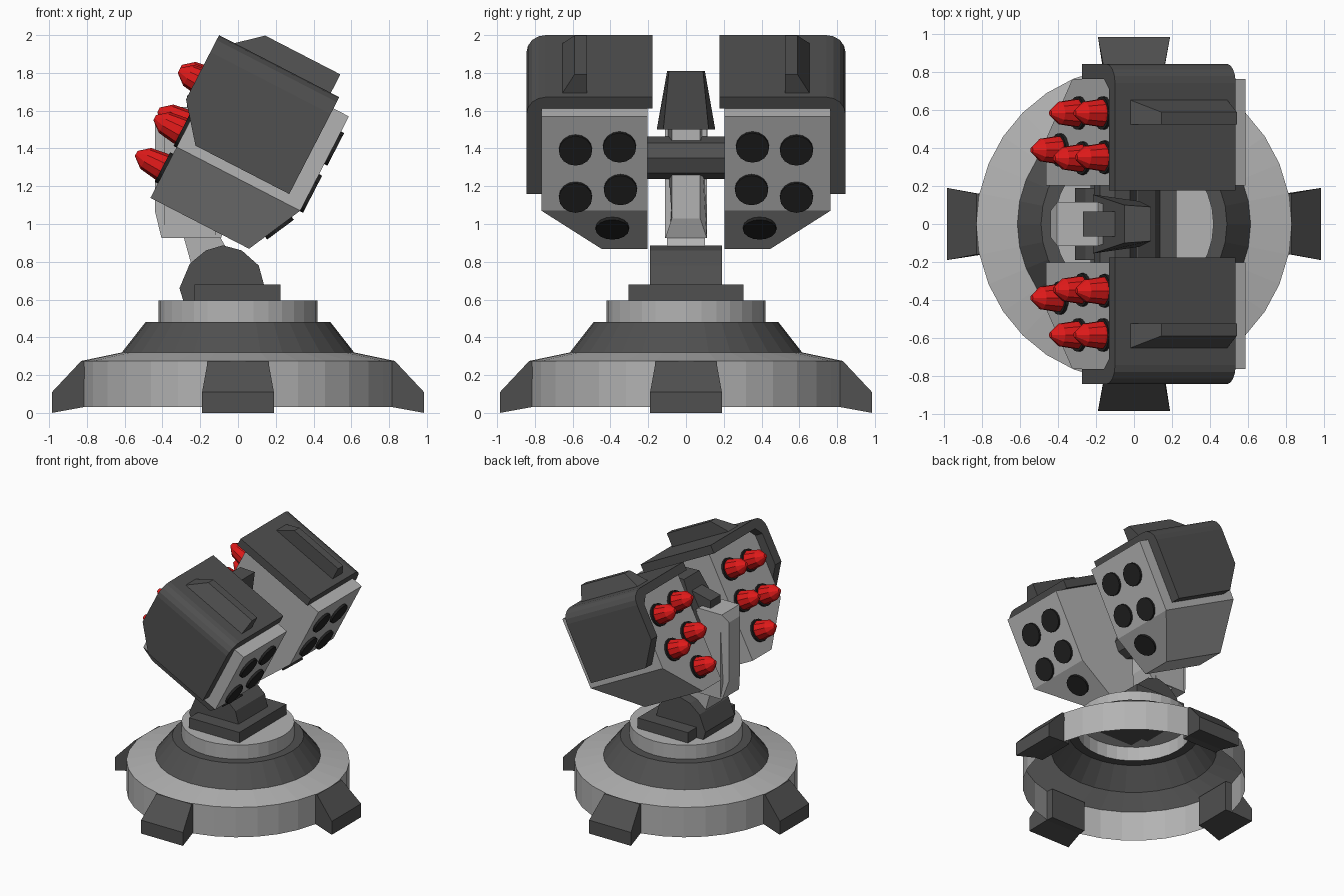
import bpy, bmesh, math
from mathutils import Vector, Matrix

if "Cube" in bpy.data.objects:
    bpy.data.objects.remove(bpy.data.objects["Cube"])

TILT = math.radians(27.3)
# pod space: X runs along the tubes, Z is up across them; this places it in the world
POD = Matrix.Translation((0, 0, 1.4)) @ Matrix.Rotation(TILT, 4, 'Y')


def material(name, rgb):
    m = bpy.data.materials.new(name)
    m.diffuse_color = (*rgb, 1)
    m.use_nodes = True
    m.node_tree.nodes["Principled BSDF"].inputs["Base Color"].default_value = m.diffuse_color
    return m


LIGHT = material("light_grey", (0.45, 0.45, 0.45))
DARK = material("dark_grey", (0.08, 0.08, 0.08))
BLACK = material("black", (0.015, 0.015, 0.015))
RED = material("red", (0.75, 0.01, 0.01))


def finish(name, bm, mat, matrix=None, mirror=False):
    bmesh.ops.recalc_face_normals(bm, faces=bm.faces)
    if matrix:
        bm.transform(matrix)
    me = bpy.data.meshes.new(name)
    bm.to_mesh(me)
    bm.free()
    me.materials.append(mat)
    ob = bpy.data.objects.new(name, me)
    bpy.context.collection.objects.link(ob)
    if mirror:
        mod = ob.modifiers.new("mirror", 'MIRROR')
        mod.use_axis = (False, True, False)
    return ob


def loft(bm, a, b):
    """Solid between two matching loops of 3D points."""
    va, vb = [bm.verts.new(p) for p in a], [bm.verts.new(p) for p in b]
    n = len(va)
    bm.faces.new(va[::-1])
    bm.faces.new(vb)
    for i in range(n):
        j = (i + 1) % n
        bm.faces.new((va[i], va[j], vb[j], vb[i]))


def prism_y(bm, pts, y0, y1):
    loft(bm, [(x, y0, z) for x, z in pts], [(x, y1, z) for x, z in pts])


def cut(bm, co, no):
    geom = bm.verts[:] + bm.edges[:] + bm.faces[:]
    res = bmesh.ops.bisect_plane(bm, geom=geom, plane_co=co, plane_no=no, clear_outer=True)
    edges = [e for e in res["geom_cut"] if isinstance(e, bmesh.types.BMEdge)]
    bmesh.ops.holes_fill(bm, edges=edges)


def lathe(bm, profile, n, at=(0, 0, 0), axis=(0, 0, 1), cap0=False, cap1=False):
    """Revolve (radius, height) points around an axis."""
    m = Matrix.Translation(at) @ Vector((0, 0, 1)).rotation_difference(Vector(axis)).to_matrix().to_4x4()
    rings = []
    for r, h in profile:
        rings.append([bm.verts.new(m @ Vector((r * math.cos(2 * math.pi * i / n),
                                               r * math.sin(2 * math.pi * i / n), h))) for i in range(n)])
    for a, b in zip(rings, rings[1:]):
        for i in range(n):
            j = (i + 1) % n
            bm.faces.new((a[i], a[j], b[j], b[i]))
    if cap0:
        bm.faces.new(rings[0][::-1])
    if cap1:
        bm.faces.new(rings[-1])


# Base: shell open underneath
for name, prof, mat, cap in (
        ("base_ring", [(.83, .03), (.83, .275), (.615, .32)], LIGHT, False),
        ("base_cone", [(.615, .32), (.49, .48), (.42, .48)], DARK, False),
        ("base_turntable", [(.42, .48), (.42, .595)], LIGHT, True)):
    bm = bmesh.new()
    lathe(bm, prof, 32, cap1=cap)
    finish(name, bm, mat)

# Four wedge feet
bm = bmesh.new()
foot = [(.76, .03, .155), (.82, .03, .16), (.985, 0, .19), (.985, .11, .19), (.83, .275, .16), (.76, .275, .155)]
for k in range(4):
    rot = Matrix.Rotation(k * math.pi / 2, 3, 'Z')
    loft(bm, [rot @ Vector((x, -w, z)) for x, z, w in foot],
         [rot @ Vector((x, w, z)) for x, z, w in foot])
finish("feet", bm, DARK)

# Swivel plinth and rounded knuckle
bm = bmesh.new()
prism_y(bm, [(-.23, .59), (.225, .59), (.225, .68), (-.23, .68)], -.305, .305)
finish("plinth", bm, DARK)
bm = bmesh.new()
prism_y(bm, [(-.29, .595), (.14, .595), (.14, .67), (.11, .78), (.02, .86), (-.08, .887),
             (-.17, .86), (-.255, .79), (-.31, .66)], -.19, .19)
finish("knuckle", bm, DARK)

# Neck and upright column
bm = bmesh.new()
prism_y(bm, [(-.29, .94), (-.24, .76), (-.02, .8), (-.1, .94)], -.1, .1)
finish("neck", bm, LIGHT)
bm = bmesh.new()
col = [(-.405, .925), (-.09, .925), (-.05, 1.03), (-.05, 1.5), (-.19, 1.62), (-.405, 1.62), (-.44, 1.55), (-.44, 1.07)]
wid = [.11, .11, .075, .075, .115, .115, .07, .07]
core = [(-.24, z) for z in (.925, 1.62)]
mid = [(-.39, .925), (-.12, .925), (-.12, 1.03), (-.12, 1.5), (-.2, 1.62), (-.39, 1.62), (-.39, 1.55), (-.39, 1.07)]
prism_y(bm, mid, -.112, .112)
loft(bm, [(x, -w, z) for (x, z), w in zip(col, wid)], [(x, w, z) for (x, z), w in zip(col, wid)])
finish("column", bm, LIGHT)

# Cross axle joining the pods
bm = bmesh.new()
lathe(bm, [(.112, -.23), (.112, .23)], 8, (-.1, 0, 1.35), (0, 1, 0), True, True)
finish("axle", bm, DARK)

# Raised hood between the pods, with a small block behind it
bm = bmesh.new()
loft(bm, [(-.215, -.155, 1.5), (.03, -.12, 1.5), (.03, .12, 1.5), (-.215, .155, 1.5)],
     [(-.05, -.1, 1.81), (.09, -.09, 1.81), (.09, .09, 1.81), (-.05, .1, 1.81)])
finish("hood", bm, DARK)
bm = bmesh.new()
prism_y(bm, [(-.27, 1.6), (-.1, 1.6), (-.1, 1.72), (-.27, 1.68)], -.065, .065)
finish("hood_block", bm, DARK)

# Pod body with chamfered lower outer side
bm = bmesh.new()
prism_y(bm, [(-.292, -.445), (.296, -.445), (.444, -.142), (.444, .42), (-.292, .42)], .204, .765)
cut(bm, (0, .765, -.142), Vector((0, .301, -.315)).normalized())
finish("pod_body", bm, LIGHT, POD, True)

# Armour shell over the top and outer side
bm = bmesh.new()
prof = [(.177, .42), (.177, .487)]
prof += [(.744 + .1 * math.sin(a), .387 + .1 * math.cos(a)) for a in [math.radians(d) for d in (0, 22, 45, 68, 90)]]
prof += [(.844, -.09), (.765, -.09), (.765, .36), (.71, .42)]
loft(bm, [(-.364, y, z) for y, z in prof], [(.352, y, z) for y, z in prof])
cut(bm, (-.364, 0, .105), Vector((-.195, 0, -.157)).normalized())
finish("pod_shell", bm, DARK, POD, True)

# Ridge on top of the shell
bm = bmesh.new()
loft(bm, [(-.28, .525, .48), (.302, .525, .48), (.302, .525, .597), (-.146, .525, .597)],
     [(-.28, .657, .48), (.302, .657, .48), (.302, .59, .597), (-.146, .59, .597)])
finish("shell_ridge", bm, DARK, POD, True)

# Tubes (y, v): four on the flat face, one on the bevel
tubes = [(.352, .242), (.585, .224), (.347, -.012), (.585, -.057), (.39, -.271)]
caps, collars, rockets = bmesh.new(), bmesh.new(), bmesh.new()
for k, (y, v) in enumerate(tubes):
    at, ax = ((.444, y, v), (1, 0, 0)) if k < 4 else ((.381, y, v), (.898, 0, -.442))
    lathe(caps, [(.088, -.03), (.088, .018)], 16, at, ax, True, True)
    lathe(collars, [(.088, -.03), (.088, .018)], 16, (-.292, y, v), (-1, 0, 0), True, True)
    lathe(rockets, [(.075, -.02), (.075, .03), (.062, .118), (.015, .175)], 10,
          (-.292, y, v), (-1, 0, 0), True, True)
finish("tube_caps", caps, BLACK, POD, True)
finish("tube_collars", collars, BLACK, POD, True)
finish("rockets", rockets, RED, POD, True)
